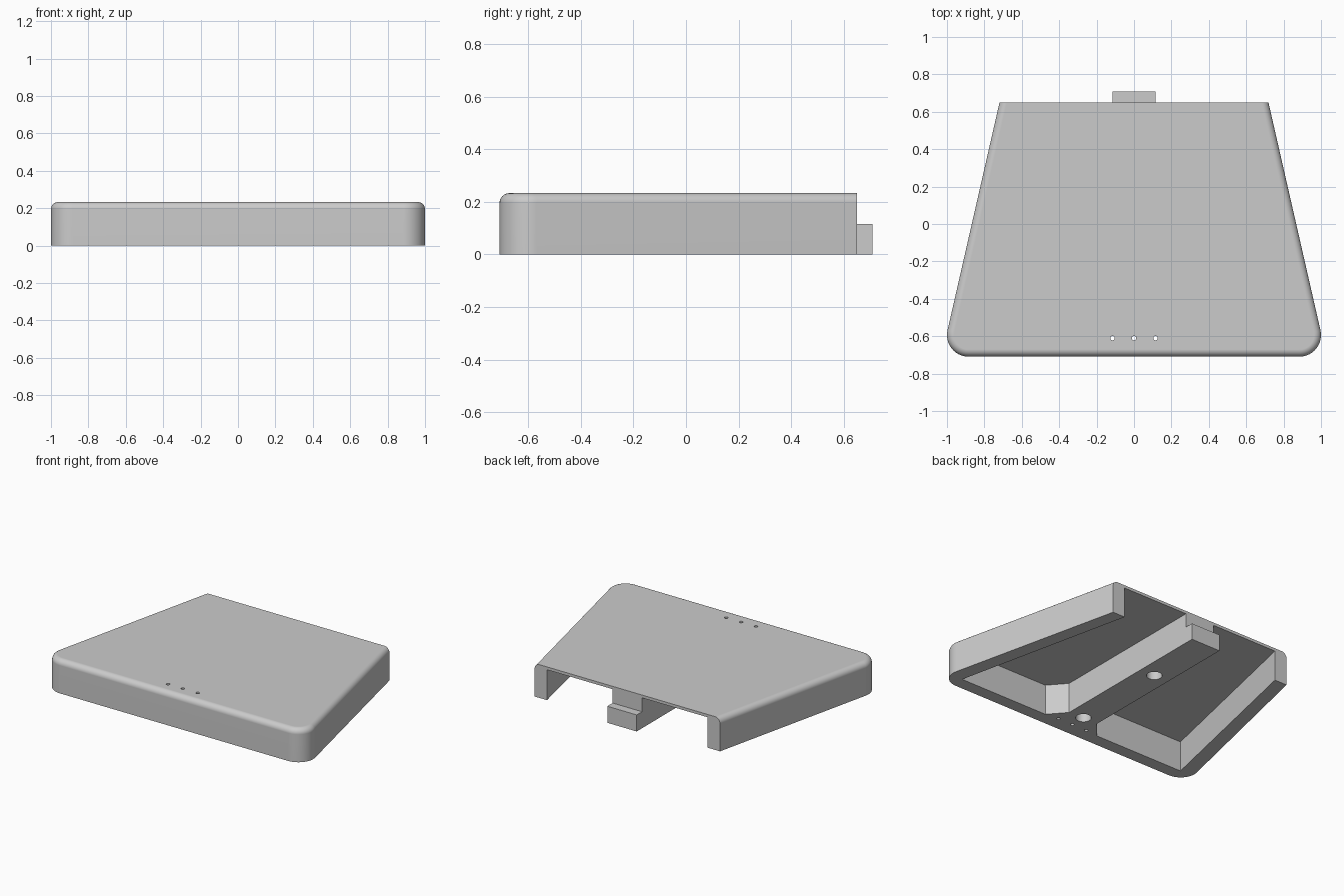
import bpy, bmesh, math
from mathutils import Matrix

cube = bpy.data.objects.get("Cube")
if cube:
    bpy.data.objects.remove(cube, do_unlink=True)

HEIGHT, FRONT, BACK = 0.233, -0.709, 0.65
CEILING, RIB = 0.213, 0.114

grey = bpy.data.materials.new("light_grey_plastic")
grey.use_nodes = True
grey.diffuse_color = (0.6, 0.6, 0.6, 1)
grey.node_tree.nodes["Principled BSDF"].inputs["Base Color"].default_value = (0.6, 0.6, 0.6, 1)


def add_prism(bm, outline, z0, z1):
    """Extrude a closed xy outline from z0 to z1; return the top face."""
    base = bm.faces.new([bm.verts.new((x, y, z0)) for x, y in outline])
    top = bmesh.ops.extrude_face_region(bm, geom=[base])["geom"]
    bmesh.ops.translate(bm, vec=(0, 0, z1 - z0),
                        verts=[v for v in top if isinstance(v, bmesh.types.BMVert)])
    return next(f for f in top if isinstance(f, bmesh.types.BMFace))


def add_hole(bm, x, y, radius, z0, z1, sides):
    bmesh.ops.create_cone(bm, cap_ends=True, segments=sides, radius1=radius, radius2=radius,
                          depth=z1 - z0, matrix=Matrix.Translation((x, y, (z0 + z1) / 2)))


def make_object(name, bm):
    bmesh.ops.recalc_face_normals(bm, faces=bm.faces)
    mesh = bpy.data.meshes.new(name)
    bm.to_mesh(mesh)
    bm.free()
    mesh.materials.append(grey)
    obj = bpy.data.objects.new(name, mesh)
    bpy.context.collection.objects.link(obj)
    return obj


# Tapered body with rounded front corners
radius, taper = 0.115, math.atan(0.228)
half = [(0.719, BACK)]
for i in range(13):
    a = taper - (taper + math.pi / 2) * i / 12
    half.append((1 - radius + radius * math.cos(a), FRONT + radius + radius * math.sin(a)))
outline = half + [(-x, y) for x, y in reversed(half)]

bm = bmesh.new()
top = add_prism(bm, outline, 0, HEIGHT)
# Rounded top rim on the sides and front; the back edge stays square
rim = [e for e in top.edges if not all(v.co.y > BACK - 0.01 for v in e.verts)]
bmesh.ops.bevel(bm, geom=rim, offset=0.038, offset_type='OFFSET', segments=6,
                profile=0.5, affect='EDGES')
body = make_object("body_shell", bm)

# Two pockets open at the back, mirrored around the middle rib
pocket = [(RIB, 0.8), (RIB, -0.505), (0.215, -0.62), (0.905, -0.62), (0.59, 0.8)]
bm = bmesh.new()
for side in (1, -1):
    add_prism(bm, [(side * x, y) for x, y in pocket], -0.1, CEILING)
# Blind holes in the rib and three small through holes near the front
for y in (-0.5, 0.2):
    add_hole(bm, 0, y, 0.05, -0.1, 0.16, 32)
for x in (-0.115, 0, 0.115):
    add_hole(bm, x, -0.61, 0.012, -0.1, 0.4, 16)
cutter = make_object("pocket_cutter", bm)
cutter.hide_render = True

bpy.context.view_layer.objects.active = body
cut = body.modifiers.new("cut_pockets", 'BOOLEAN')
cut.operation, cut.solver, cut.object = 'DIFFERENCE', 'EXACT', cutter
bpy.ops.object.modifier_apply(modifier=cut.name)
bpy.data.objects.remove(cutter, do_unlink=True)

# Smooth rounded edges, flat large faces
bpy.ops.object.select_all(action='DESELECT')
body.select_set(True)
bpy.ops.object.shade_smooth_by_angle(angle=math.radians(30))
weighted = body.modifiers.new("even_normals", 'WEIGHTED_NORMAL')
weighted.keep_sharp = True

# Low tab at the back end of the rib
bm = bmesh.new()
add_prism(bm, [(-RIB, BACK), (RIB, BACK), (RIB, -FRONT), (-RIB, -FRONT)], 0, 0.116)
make_object("back_tab", bm)
